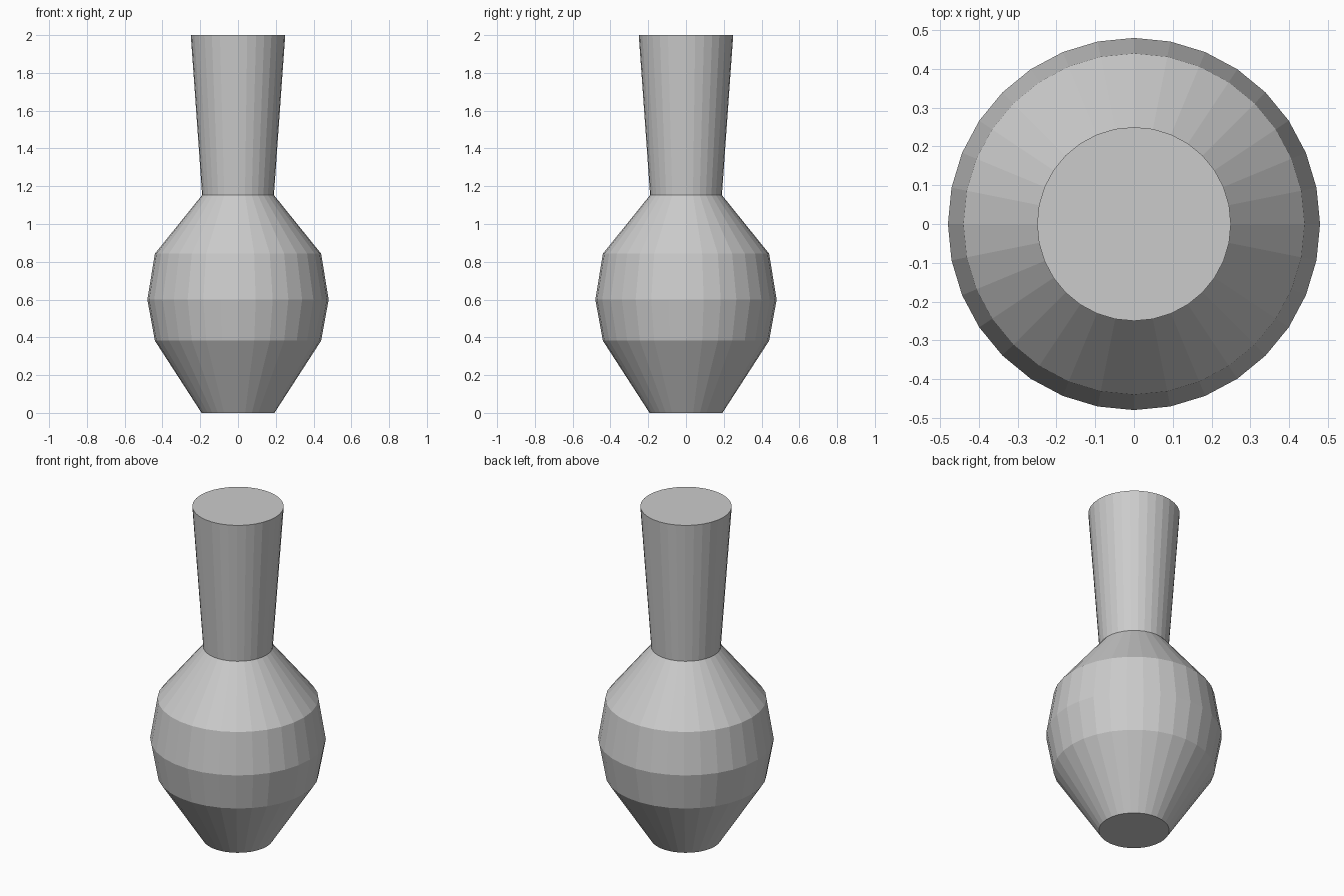
import bpy, bmesh
from math import cos, sin, tau

if "Cube" in bpy.data.objects:
    bpy.data.objects.remove(bpy.data.objects["Cube"])

SIDES = 32
# vase outline from foot to lip: (radius, height)
PROFILE = [(0.193, 0.0), (0.44, 0.382), (0.48, 0.6),
           (0.44, 0.843), (0.19, 1.153), (0.25, 2.0)]

bm = bmesh.new()
rings = [[bm.verts.new((r * cos(tau * i / SIDES), r * sin(tau * i / SIDES), z))
          for i in range(SIDES)] for r, z in PROFILE]

# faceted wall
for low, high in zip(rings, rings[1:]):
    for i in range(SIDES):
        j = (i + 1) % SIDES
        bm.faces.new((low[i], low[j], high[j], high[i]))

# flat foot and flat closed top
bm.faces.new(rings[0][::-1])
bm.faces.new(rings[-1])

mesh = bpy.data.meshes.new("vase")
bm.to_mesh(mesh)
bm.free()
vase = bpy.data.objects.new("vase", mesh)
bpy.context.collection.objects.link(vase)
